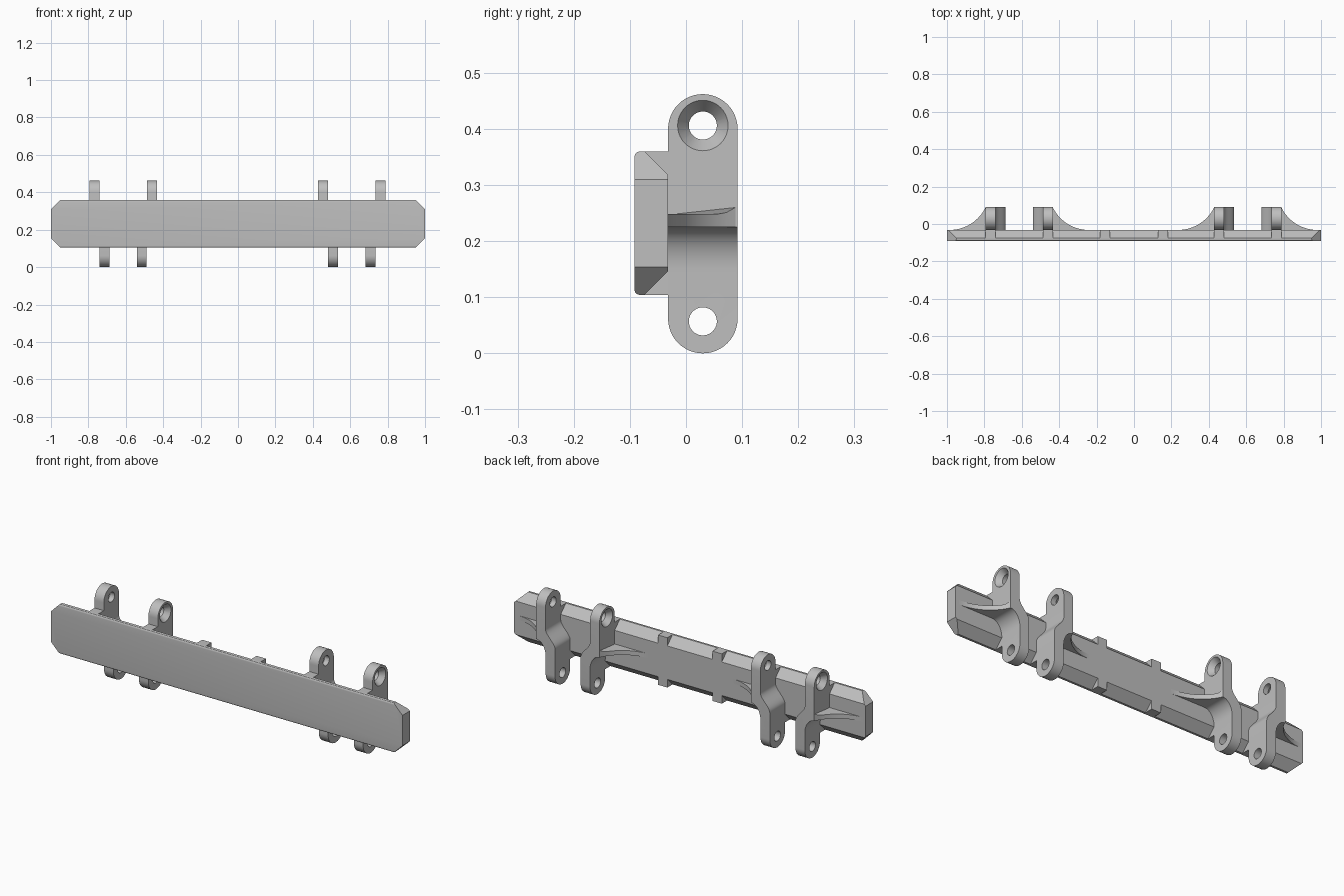
import bpy, bmesh, math
from mathutils import Vector

old = bpy.data.objects.get("Cube")
if old:
    bpy.data.objects.remove(old, do_unlink=True)

grey = bpy.data.materials.new("plain grey")
grey.use_nodes = True
COLOUR = (0.52, 0.52, 0.52, 1)
grey.diffuse_color = COLOUR
grey.node_tree.nodes["Principled BSDF"].inputs["Base Color"].default_value = COLOUR

FRONT, BACK, REAR = -0.092, -0.032, 0.092   # plate front, plate back, lug back
LOW, HIGH, CHAMFER = 0.104, 0.36, 0.05
PIVOT_Y, RADIUS, HOLE = 0.03, 0.062, 0.025
HOLE_Z = (0.057, 0.406)
THICK, TOP_U, LOW_U = 0.053, 0.127, 0.073   # lug thickness and inner faces
FIN_LOW, FIN_HIGH = 0.225, 0.248


def finish(name, bm):
    bmesh.ops.recalc_face_normals(bm, faces=bm.faces)
    mesh = bpy.data.meshes.new(name)
    bm.to_mesh(mesh)
    bm.free()
    mesh.materials.append(grey)
    obj = bpy.data.objects.new(name, mesh)
    bpy.context.collection.objects.link(obj)
    return obj


def prism(bm, points, offset):
    """Extrude a closed outline of 3D points along an offset."""
    face = bm.faces.new([bm.verts.new(p) for p in points])
    moved = bmesh.ops.extrude_face_region(bm, geom=[face])["geom"]
    verts = [g for g in moved if isinstance(g, bmesh.types.BMVert)]
    bmesh.ops.translate(bm, verts=verts, vec=offset)
    return verts


def box(name, x, y, z):
    bm = bmesh.new()
    prism(bm, [(x[0], y[0], z[0]), (x[1], y[0], z[0]), (x[1], y[0], z[1]), (x[0], y[0], z[1])],
          (0, y[1] - y[0], 0))
    return finish(name, bm)


def cut(obj, tool, operation):
    mod = obj.modifiers.new(operation, "BOOLEAN")
    mod.operation, mod.object, mod.solver = operation, tool, "EXACT"
    bpy.context.view_layer.objects.active = obj
    bpy.ops.object.modifier_apply(modifier=mod.name)
    bpy.data.objects.remove(tool, do_unlink=True)


def smooth(obj):
    bpy.ops.object.select_all(action="DESELECT")
    obj.select_set(True)
    bpy.context.view_layer.objects.active = obj
    bpy.ops.object.shade_smooth_by_angle(angle=math.radians(30))


def cone(x0, x1, r0, r1, z):
    """Hole cutter running along x."""
    bm = bmesh.new()
    rings = []
    for x, r in ((x0, r0), (x1, r1)):
        rings.append([bm.verts.new((x, PIVOT_Y + r * math.cos(a), z + r * math.sin(a)))
                      for a in (math.tau * i / 40 for i in range(40))])
    for i in range(40):
        j = (i + 1) % 40
        bm.faces.new((rings[0][i], rings[0][j], rings[1][j], rings[1][i]))
    bm.faces.new(rings[0])
    bm.faces.new(rings[1])
    return finish("hole_cutter", bm)


# Plate: octagonal slab with a softened front edge and chamfered back edges
bm = bmesh.new()
c = CHAMFER
outline = [(-1, LOW + c), (-1 + c, LOW), (1 - c, LOW), (1, LOW + c),
           (1, HIGH - c), (1 - c, HIGH), (-1 + c, HIGH), (-1, HIGH - c)]
prism(bm, [(x, FRONT, z) for x, z in outline], (0, BACK - FRONT, 0))
rim = [e for e in bm.edges if all(v.co.y < FRONT + 0.001 for v in e.verts)
       and abs(e.verts[0].co.x - e.verts[1].co.x) > 1]
bmesh.ops.bevel(bm, geom=rim, offset=0.01, segments=3, profile=0.5, affect="EDGES")
for z, s in ((HIGH - 0.042, 1), (LOW + 0.042, -1)):
    cut_geom = bm.verts[:] + bm.edges[:] + bm.faces[:]
    res = bmesh.ops.bisect_plane(bm, geom=cut_geom, plane_co=(0, BACK, z),
                                 plane_no=Vector((0, 1, s)), clear_outer=True)
    bmesh.ops.holes_fill(bm, edges=[e for e in bm.edges if e.is_boundary])
smooth(finish("plate", bm))

# Lugs: cranked from the front, rounded at both ends from the side
def lug(name, cx, side):
    def arc(t):
        return math.radians(90 * t / 10)
    outer = [(TOP_U + THICK, 0.5)]
    outer += [(TOP_U + THICK - 0.054 * math.cos(arc(t)), 0.15 + 0.075 * math.sin(arc(t)))
              for t in range(10, -1, -1)]
    outer += [(LOW_U + THICK, -0.05), (LOW_U, -0.05)]
    for t in range(13):
        k = t / 12
        outer.append((LOW_U + (TOP_U - LOW_U) * (3 * k * k - 2 * k ** 3), 0.2 + 0.09 * k))
    outer.append((TOP_U, 0.5))
    bm = bmesh.new()
    prism(bm, [(cx + side * u, -0.2, z) for u, z in outer], (0, 0.4, 0))
    body = finish(name, bm)

    bm = bmesh.new()
    ends = [(RADIUS, math.pi), (0.4, 0)]
    ring = []
    for z, start in ((RADIUS, math.pi), (0.462 - RADIUS, 0)):
        for i in range(25):
            a = start + math.pi * i / 24
            ring.append((cx - 0.4, PIVOT_Y + RADIUS * math.cos(a), z + RADIUS * math.sin(a)))
    prism(bm, ring, (0.8, 0, 0))
    cut(body, finish("lug_outline", bm), "INTERSECT")

    for z in HOLE_Z:
        cut(body, cone(cx - 0.4, cx + 0.4, HOLE, HOLE, z), "DIFFERENCE")
    face = cx + side * (TOP_U + THICK)
    cut(body, cone(face + side * 0.002, face - side * 0.028, 0.0465, HOLE - 0.001, HOLE_Z[1]),
        "DIFFERENCE")
    smooth(body)


# Fins: curved webs bracing each lug against the plate
def fin(name, cx, side):
    start, length, rise = TOP_U + THICK - 0.002, 0.195, REAR - BACK
    r = (length ** 2 + rise ** 2) / (2 * rise)
    pts = [(start, BACK - 0.005)]
    for i in range(19):
        d = length * (1 - i / 18)
        pts.append((start + length - d, BACK + r - math.sqrt(r * r - d * d)))
    pts.append((start + length, BACK - 0.005))
    bm = bmesh.new()
    top = prism(bm, [(cx + side * u, y, FIN_LOW) for u, y in pts], (0, 0, FIN_HIGH - FIN_LOW))
    for v in top:
        v.co.z += 0.014 * (max(0, v.co.y - 0.055) / 0.037) ** 2
    smooth(finish(name, bm))


# Ribs: square blocks filling the chamfers
def rib(name, x, upper):
    z = (HIGH - 0.06, HIGH) if upper else (LOW, LOW + 0.06)
    box(name, (x - THICK / 2, x + THICK / 2), (FRONT + 0.012, BACK), z)


for pair, cx in (("right", -0.614), ("left", 0.608)):
    for end, side in (("a", -1), ("b", 1)):
        tag = pair + "_" + end
        lug("lug_" + tag, cx, side)
        fin("fin_" + tag, cx, side)
        rib("upper_rib_" + tag, cx + side * (TOP_U + THICK / 2), True)
        rib("lower_rib_" + tag, cx + side * (LOW_U + THICK / 2), False)

for name, x in (("right", -0.155), ("left", 0.155)):
    rib("upper_centre_rib_" + name, x, True)
    rib("lower_centre_rib_" + name, x, False)
